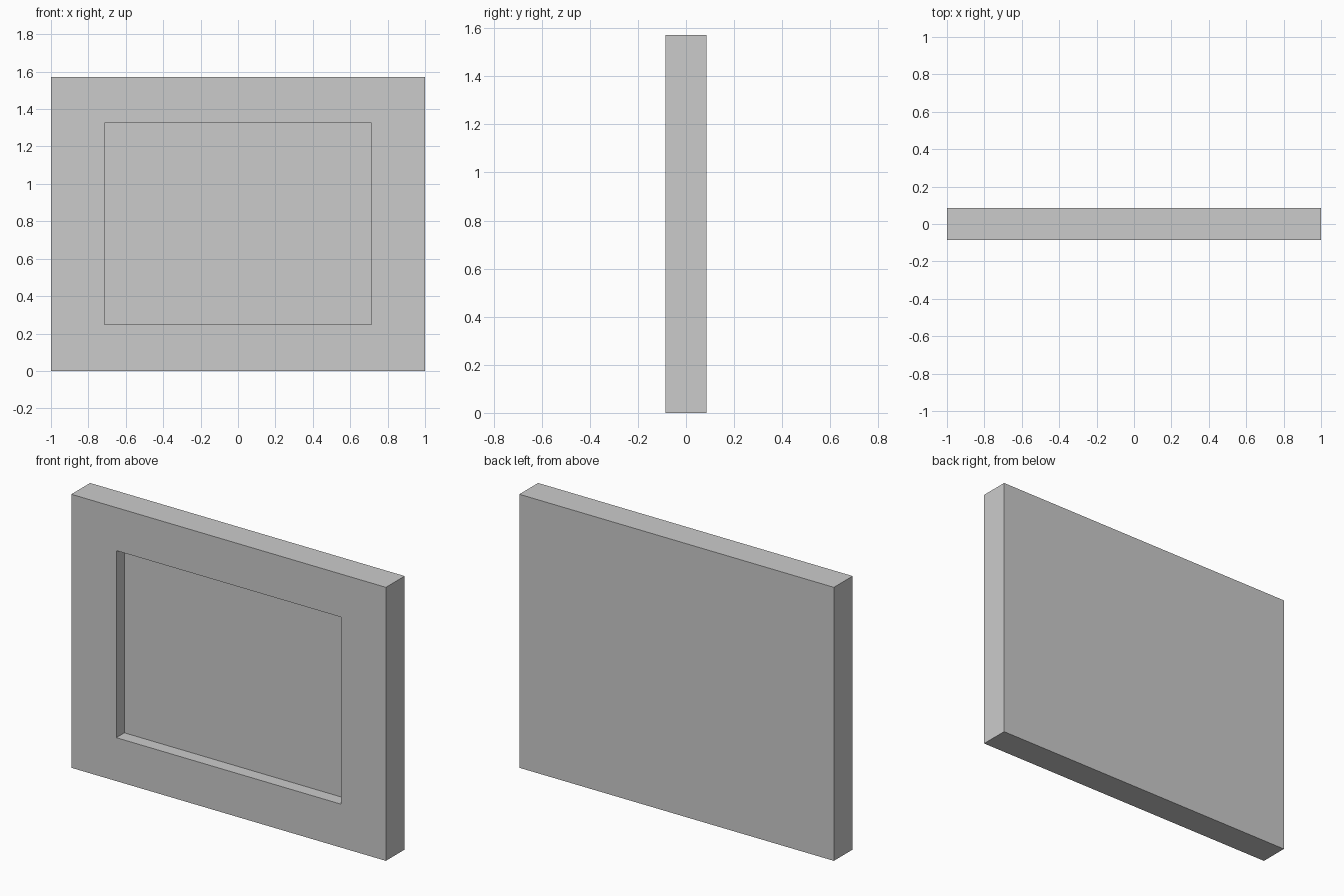
import bpy, bmesh
from mathutils import Vector

if "Cube" in bpy.data.objects:
    bpy.data.objects.remove(bpy.data.objects["Cube"])

W, D, H = 2.0, 0.17, 1.572               # outer size
RW, RH, RZ, RD = 1.428, 1.075, 0.787, 0.073   # recess width, height, centre z, depth

bm = bmesh.new()

# solid slab standing on the ground
bmesh.ops.create_cube(bm, size=1)
bmesh.ops.scale(bm, vec=(W, D, H), verts=bm.verts)
bmesh.ops.translate(bm, vec=(0, 0, H / 2), verts=bm.verts)

# border around the front face
bm.normal_update()
front = min(bm.faces, key=lambda f: f.calc_center_median().y)
bmesh.ops.inset_region(bm, faces=[front], thickness=0.2)
for v in front.verts:
    v.co.x = RW / 2 if v.co.x > 0 else -RW / 2
    v.co.z = RZ + (RH / 2 if v.co.z > RZ else -RH / 2)

# sunken panel
new = bmesh.ops.extrude_discrete_faces(bm, faces=[front])["faces"]
bmesh.ops.translate(bm, vec=Vector((0, RD, 0)), verts=new[0].verts)
bmesh.ops.recalc_face_normals(bm, faces=bm.faces)

mesh = bpy.data.meshes.new("picture_frame")
bm.to_mesh(mesh)
bm.free()
bpy.context.collection.objects.link(bpy.data.objects.new("picture_frame", mesh))
